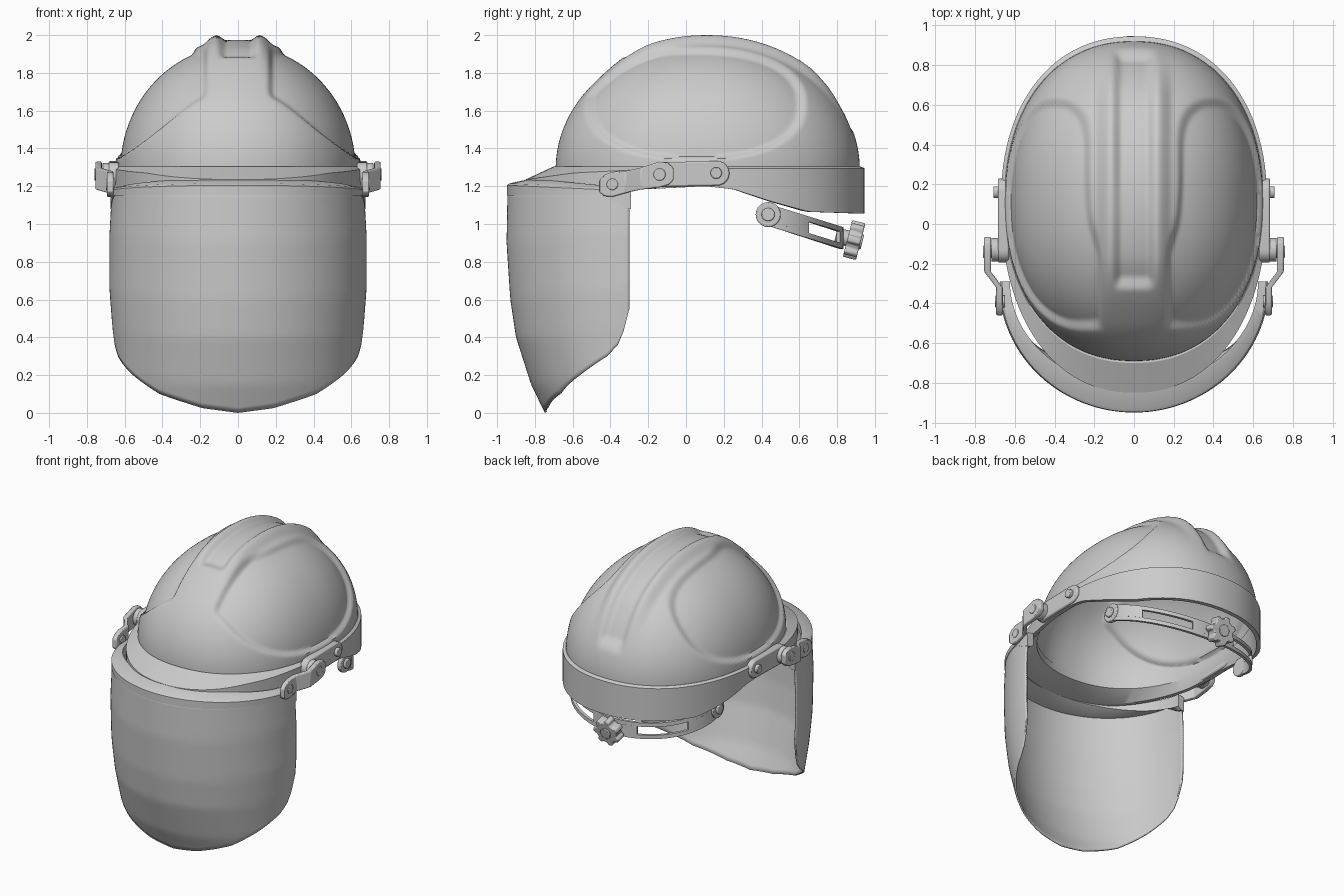
import bpy, bmesh, math
from mathutils import Vector, Matrix

if "Cube" in bpy.data.objects:
    bpy.data.objects.remove(bpy.data.objects["Cube"])

grey = bpy.data.materials.new("light_grey")
grey.use_nodes = True
COLOUR = (0.6, 0.6, 0.6, 1)
grey.diffuse_color = COLOUR
grey.node_tree.nodes["Principled BSDF"].inputs["Base Color"].default_value = COLOUR
MID = 0.11  # front-back centre of the shell


def finish(name, bm, thick=0, bevel=0, angle=35):
    bmesh.ops.remove_doubles(bm, verts=bm.verts, dist=1e-5)
    bmesh.ops.recalc_face_normals(bm, faces=bm.faces)
    mesh = bpy.data.meshes.new(name)
    bm.to_mesh(mesh)
    bm.free()
    mesh.materials.append(grey)
    ob = bpy.data.objects.new(name, mesh)
    bpy.context.collection.objects.link(ob)
    if thick:
        mod = ob.modifiers.new("thickness", 'SOLIDIFY')
        mod.thickness, mod.offset = thick, -1
    if bevel:
        mod = ob.modifiers.new("bevel", 'BEVEL')
        mod.width, mod.segments, mod.limit_method = bevel, 2, 'ANGLE'
    bpy.ops.object.select_all(action='DESELECT')
    ob.select_set(True)
    bpy.context.view_layer.objects.active = ob
    bpy.ops.object.shade_smooth_by_angle(angle=math.radians(angle))
    return ob


def loft(bm, rows, ring=True, loop=False):
    """Skin rows of points; ring closes each row, loop joins last row to first."""
    vs = [[bm.verts.new(p) for p in r] for r in rows]
    n = len(rows[0])
    for i in range(len(rows) if loop else len(rows) - 1):
        a, b = vs[i], vs[(i + 1) % len(rows)]
        for j in range(n if ring else n - 1):
            k = (j + 1) % n
            bm.faces.new((a[j], a[k], b[k], b[j]))
    if ring and not loop:
        bm.faces.new(vs[0])
        bm.faces.new(vs[-1])


def disc(bm, centre, axis, r, depth, sides=32):
    rot = Vector(axis).to_track_quat('Z', 'Y').to_matrix().to_4x4()
    bmesh.ops.create_cone(bm, cap_ends=True, segments=sides, radius1=r, radius2=r,
                          depth=depth, matrix=Matrix.Translation(centre) @ rot)


def interp(table, x):
    for (x0, y0), (x1, y1) in zip(table, table[1:]):
        if x <= x1:
            return y0 + (y1 - y0) * max(0, (x - x0) / (x1 - x0))
    return table[-1][1]


def step(lo, hi, x):
    t = min(1, max(0, (x - lo) / (hi - lo)))
    return t * t * (3 - 2 * t)


def plan(phi, half, front, back, p=2.2):
    """Egg-shaped outline seen from above."""
    c, s = math.cos(phi), math.sin(phi)
    x = half * math.copysign(abs(c) ** (2 / p), c)
    return x, MID + (back - MID if s > 0 else MID - front) * math.copysign(abs(s) ** (2 / p), s)


# Shell dome with raised centre band, crown groove and recessed side panels
def dome_point(phi, el):
    x, y = plan(phi, 0.65, -0.69, 0.92)
    x, y = x * math.cos(el), MID + (y - MID) * math.cos(el)
    z = 1.29 + 0.685 * math.sin(el)
    n = Vector((x / 0.42, (y - MID) / 0.65, (z - 1.29) / 0.47)).normalized()
    oval = (abs((y - 0.05) / 0.59) ** 2.3 + abs((z - 1.64) / 0.30) ** 2.3) ** (1 / 2.3)
    panel = (1 - step(0.93, 1.0, oval)) * step(0.15, 0.2, abs(x))
    ends = step(-0.33, -0.26, y) * (1 - step(0.84, 0.89, y))
    ridge = (1 - step(0.11, 0.2, abs(x))) * step(-0.5, -0.15, y) * (1 - step(0.6, 0.9, y))
    groove = (1 - step(0.06, 0.11, abs(x))) * ends
    return Vector((x, y, z)) + n * (0.035 * ridge - 0.035 * groove - 0.028 * panel)


SEG, RINGS = 208, 76
bm = bmesh.new()
loft(bm, [[dome_point(math.tau * j / SEG, math.pi / 2 * i / RINGS) for j in range(SEG)]
          for i in range(RINGS)])
bm.faces.ensure_lookup_table()
base = min(bm.faces, key=lambda f: f.calc_center_median().z if len(f.verts) > 4 else 9)
bm.faces.remove(base)
finish("shell_dome", bm, thick=0.02, angle=50)

# Rim: peak in front, deep skirt behind
TOP = [(-0.85, 1.235), (-0.6, 1.27), (-0.3, 1.285), (0, 1.295)]
LOW = [(-0.85, 1.2), (-0.2, 1.185), (0.1, 1.2), (0.25, 1.185), (0.45, 1.12), (0.65, 1.065), (0.94, 1.055)]
rows = []
for i in range(128):
    phi = math.tau * i / 128
    ix, iy = plan(phi, 0.625, -0.665, 0.895)
    dx, dy = plan(phi, 0.652, -0.70, 0.922)
    ox, oy = plan(phi, 0.67, -0.85, 0.945)
    ex, ey = plan(phi, 0.645, -0.82, 0.915)
    zt, zl = interp(TOP, oy), interp(LOW, oy)
    rows.append([(ix, iy, 1.30), (dx, dy, 1.305), (ox, oy, zt), (ox, oy, zl), (ex, ey, zl), (ix, iy, 1.25)])
bm = bmesh.new()
loft(bm, rows, loop=True)
finish("shell_rim_and_peak", bm, angle=30)

# Face shield: bowed sheet with a rounded chin edge
HALF = [(0, 0.6), (0.2, 0.64), (0.45, 0.665), (0.65, 0.68), (0.95, 0.68), (1.17, 0.668)]
DEEP = [(0, 0.447), (0.15, 0.52), (0.4, 0.6), (0.6, 0.63), (0.9, 0.65), (1.17, 0.645)]
CHIN = [(0, 0), (18, 0.025), (42, 0.1), (64, 0.22), (78, 0.3), (84, 0.36), (87, 0.43), (90, 0.55)]


def shield_point(deg, t):
    z = 1.17 + (interp(CHIN, abs(deg)) - 1.17) * t
    a = math.radians(deg)
    return interp(HALF, z) * math.sin(a), -0.3 - interp(DEEP, z) * math.cos(a), z


bm = bmesh.new()
loft(bm, [[shield_point(d * 1.5, t / 40) for d in range(-60, 61)] for t in range(41)], ring=False)
finish("face_shield", bm, thick=0.012, angle=50)

# Shield frame bridging shield and peak
rows = []
for i in range(-45, 46):
    a = math.radians(i * 2)
    s, c = math.sin(a), math.cos(a)
    side = 1 - c
    zb = 1.15 - 0.07 * step(0.75, 1, side)
    ox, oy = 0.676 * s, -0.29 - 0.658 * c
    ix, iy = 0.625 * s, -0.29 - 0.53 * c
    rows.append([(ox, oy, zb), (ox, oy, 1.205 - 0.03 * side), (ox * 0.985, oy + 0.015 * c, 1.215 - 0.03 * side),
                 (ix, iy, 1.24 - 0.05 * side), (ix, iy, 1.20 - 0.1 * side),
                 (ox * 0.96, oy + 0.03 * c, zb)])
bm = bmesh.new()
loft(bm, rows)
finish("shield_frame", bm, angle=30)


# Side hinge hardware, mirrored
def capsule(bm, a, b, r, x0, x1):
    """Round-ended plate in the side plane between points a and b."""
    ang = math.atan2(b[1] - a[1], b[0] - a[0])
    pts = []
    for (cy, cz), start in ((b, ang - math.pi / 2), (a, ang + math.pi / 2)):
        for k in range(13):
            q = start + math.pi * k / 12
            pts.append((cy + r * math.cos(q), cz + r * math.sin(q)))
    loft(bm, [[(x, y, z) for y, z in pts] for x in (x0, x1)])


for s, side in ((1, "left"), (-1, "right")):
    bm = bmesh.new()
    capsule(bm, (-0.13, 1.262), (0.165, 1.268), 0.065, s * 0.63, s * 0.685)
    finish(side + "_helmet_plate", bm, bevel=0.008)

    # Cranked arm from the shield frame to the outer pivot: y, x, z, half height
    path = [(-0.46, 0.677, 1.2, 0.03), (-0.435, 0.677, 1.203, 0.055), (-0.39, 0.677, 1.21, 0.066),
            (-0.32, 0.677, 1.222, 0.058), (-0.24, 0.738, 1.24, 0.058), (-0.14, 0.738, 1.262, 0.068),
            (-0.09, 0.738, 1.265, 0.058), (-0.065, 0.738, 1.265, 0.03)]
    bm = bmesh.new()
    loft(bm, [[(s * (x - 0.017), y, z - h), (s * (x + 0.017), y, z - h),
               (s * (x + 0.017), y, z + h), (s * (x - 0.017), y, z + h)] for y, x, z, h in path])
    finish(side + "_hinge_arm", bm, bevel=0.006)

    bm = bmesh.new()
    disc(bm, (s * 0.69, -0.13, 1.262), (1, 0, 0), 0.06, 0.055)
    disc(bm, (s * 0.70, -0.14, 1.262), (1, 0, 0), 0.032, 0.12)
    disc(bm, (s * 0.675, -0.39, 1.21), (1, 0, 0), 0.03, 0.05)
    disc(bm, (s * 0.685, 0.16, 1.27), (1, 0, 0), 0.03, 0.045)
    finish(side + "_hinge_pins", bm, bevel=0.004)

    bm = bmesh.new()
    disc(bm, (s * 0.555, 0.435, 1.05), (1, 0, 0), 0.066, 0.03)
    disc(bm, (s * 0.565, 0.435, 1.05), (1, 0, 0), 0.035, 0.04)
    finish(side + "_strap_pivot", bm, bevel=0.006)


# Slotted nape strap
def strap_piece(bm, t0, t1, lo, hi):
    rows = []
    for k in range(33):
        a = math.radians(t0 + (t1 - t0) * k / 32)
        ring = []
        for r, h in ((0, lo), (0.02, lo), (0.02, hi), (0, hi)):
            c = math.cos(a)
            ring.append(((0.545 + r) * math.sin(a), 0.43 + (0.385 + r) * c, 1.05 - 0.125 * c + h))
        rows.append(ring)
    loft(bm, rows)


bm = bmesh.new()
for lo, hi in ((-0.058, -0.03), (0.03, 0.058)):
    strap_piece(bm, -90, 90, lo, hi)
for t0, t1 in ((-90, -57), (-18, 18), (57, 90)):
    strap_piece(bm, t0, t1, -0.03, 0.03)
finish("nape_strap", bm)

# Lobed adjuster knob on a short shaft
axis = Vector((0, 0.968, -0.25))
hub = Vector((0, 0.89, 0.915))
up = Vector((0, 0.25, 0.968))
bm = bmesh.new()
rows = []
for d in (-0.036, 0.036):
    row = []
    for k in range(84):
        a = math.tau * k / 84
        r = 0.09 + 0.011 * math.tanh(3 * math.cos(7 * a))
        row.append(hub + axis * d + Vector((1, 0, 0)) * r * math.cos(a) + up * r * math.sin(a))
    rows.append(row)
loft(bm, rows)
finish("adjuster_knob", bm, bevel=0.008)
bm = bmesh.new()
disc(bm, hub - axis * 0.06, axis, 0.042, 0.08)
disc(bm, hub + axis * 0.035, axis, 0.04, 0.02)
finish("knob_shaft", bm, bevel=0.004)
